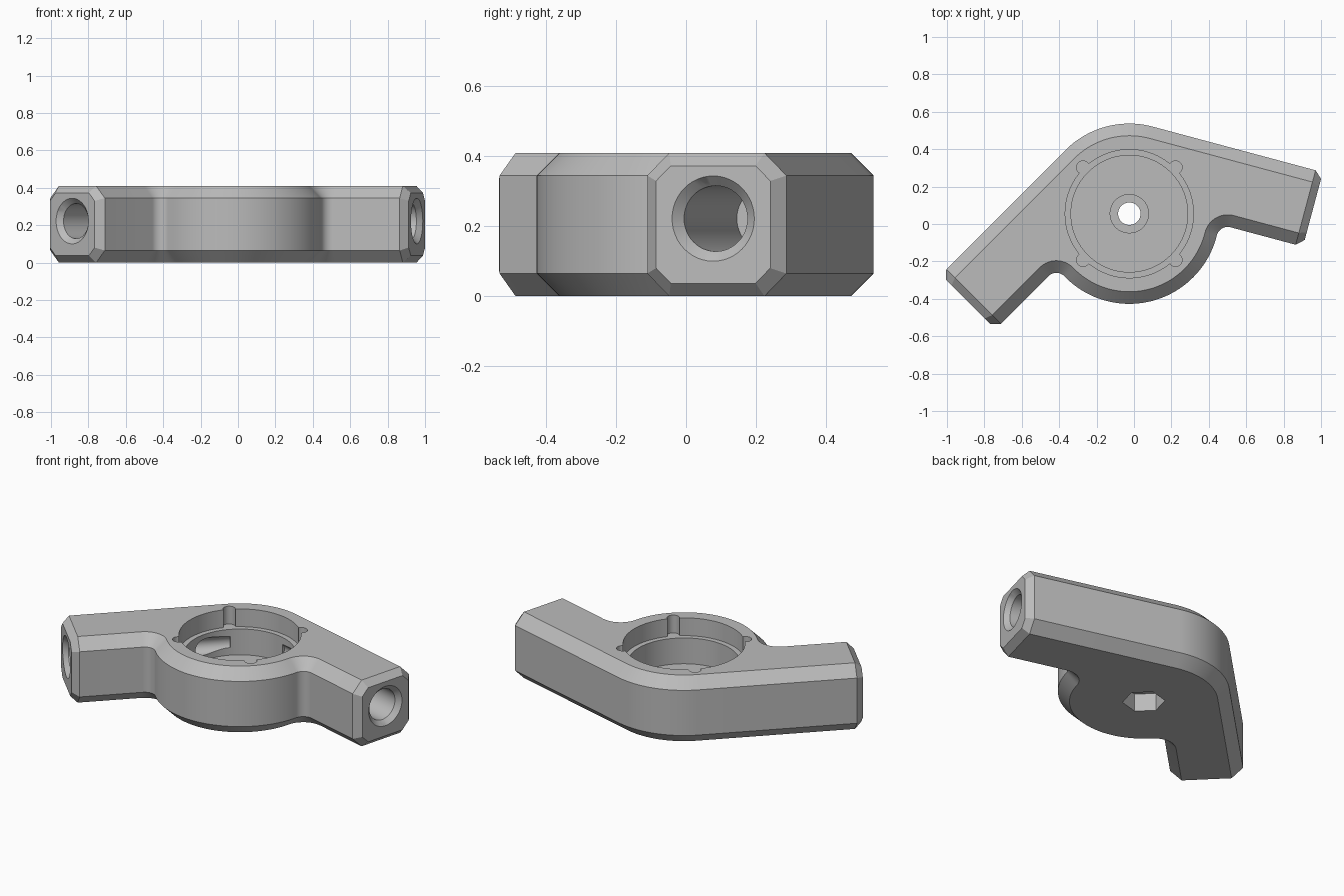
import bpy, bmesh, math
from mathutils import Matrix, Vector

if "Cube" in bpy.data.objects:
    bpy.data.objects.remove(bpy.data.objects["Cube"])

CX, CY = -0.025, 0.055          # hub centre
R, FIL, H, CH = 0.482, 0.06, 0.41, 0.065
INNER, ARM_END = 0.07, 0.902    # inner arm side offset, arm length before end chamfer
AXIS_N, AXIS_Z = 0.276, 0.222   # bolt bore axis

grey = bpy.data.materials.new("light_grey")
grey.diffuse_color = (0.5, 0.5, 0.5, 1)
grey.use_nodes = True
grey.node_tree.nodes["Principled BSDF"].inputs["Base Color"].default_value = grey.diffuse_color


def arc(cx, cy, r, a0, a1, n):
    return [(cx + r * math.cos(math.radians(a0 + (a1 - a0) * i / n)),
             cy + r * math.sin(math.radians(a0 + (a1 - a0) * i / n))) for i in range(n + 1)]


def outline(o):
    """Hub and two arms, inset by o; half is drawn along +x, then mirrored about 120 degrees."""
    fn = INNER - FIL
    fd = math.sqrt((R + FIL) ** 2 - fn ** 2)
    a = math.degrees(math.atan2(fn, fd))
    half = arc(0, 0, R - o, -60, a, 24)
    half += arc(fd, fn, FIL + o, 180 + a, 90, 14)[1:]
    half += [(ARM_END, INNER + o), (ARM_END, R - o)]
    half += arc(0, 0, R - o, 90, 120, 12)
    c, s = math.cos(math.radians(240)), math.sin(math.radians(240))
    other = [(c * x + s * y, s * x - c * y) for x, y in reversed(half[1:-1])]
    rot = Matrix.Rotation(math.radians(-15), 2)
    return [rot @ Vector(p) + Vector((CX, CY)) for p in half + other]


def add_object(name, bm):
    bmesh.ops.recalc_face_normals(bm, faces=bm.faces)
    me = bpy.data.meshes.new(name)
    bm.to_mesh(me)
    bm.free()
    me.materials.append(grey)
    ob = bpy.data.objects.new(name, me)
    bpy.context.collection.objects.link(ob)
    return ob


def lathe(name, profile, matrix, n=64, phase=0.0):
    """Solid of revolution from (radius, height) points; first and last lie on the axis."""
    bm = bmesh.new()
    rings = []
    for r, z in profile[1:-1]:
        rings.append([bm.verts.new((r * math.cos(phase + math.tau * i / n),
                                    r * math.sin(phase + math.tau * i / n), z)) for i in range(n)])
    for a, b in zip(rings, rings[1:]):
        for i in range(n):
            j = (i + 1) % n
            bm.faces.new((a[i], a[j], b[j], b[i]))
    bm.faces.new(rings[0])
    bm.faces.new(rings[-1])
    bm.transform(matrix)
    return add_object(name, bm)


def rod(name, r, z0, z1, x, y, n=32, phase=0.0):
    return lathe(name, [(0, z0), (r, z0), (r, z1), (0, z1)],
                 Matrix.Translation((x, y, 0)), n, phase)


# Chamfered body
bm = bmesh.new()
rings = [[bm.verts.new((p.x, p.y, z)) for p in outline(o)]
         for o, z in ((CH, 0), (0, CH), (0, H - CH), (CH, H))]
n = len(rings[0])
ends = {}
for a, b in zip(rings, rings[1:]):
    for i in range(n):
        j = (i + 1) % n
        f = bm.faces.new((a[i], a[j], b[j], b[i]))
        # Collect the three strips of each arm end
        for arm, ang in (("right", -15), ("left", 225)):
            d = Vector((math.cos(math.radians(ang)), math.sin(math.radians(ang)), 0))
            if all(abs((v.co - Vector((CX, CY, 0))).dot(d) - ARM_END) < 1e-4 for v in f.verts):
                ends.setdefault(arm, []).append(f)
bm.faces.new(rings[0])
bm.faces.new(rings[-1])
bmesh.ops.recalc_face_normals(bm, faces=bm.faces)
end_faces = []
for strips in ends.values():
    end_faces += bmesh.ops.dissolve_faces(bm, faces=strips)["region"]
# Chamfer the arm ends
bmesh.ops.inset_individual(bm, faces=end_faces, thickness=0.037, depth=0.04, use_even_offset=True)
body = add_object("bracket_body", bm)

# Stepped hub pocket with a low lip around the shaft hole
cutters = [lathe("pocket_cutter",
                 [(0, 0.16), (0, 0.16), (0.105, 0.16), (0.105, 0.14), (0.312, 0.14), (0.312, 0.30),
                  (0.343, 0.30), (0.343, 0.5), (0, 0.5)][0:1] +
                 [(0.105, 0.16), (0.105, 0.14), (0.312, 0.14), (0.312, 0.30),
                  (0.343, 0.30), (0.343, 0.5), (0, 0.5)],
                 Matrix.Translation((CX, CY, 0)), 96)]
# Four rim notches
for k in range(4):
    a = math.radians(45 + 90 * k)
    cutters.append(rod("notch_cutter", 0.035, 0.30, 0.5,
                       CX + 0.35 * math.cos(a), CY + 0.35 * math.sin(a)))
# Shaft hole and hexagonal nut recess
cutters.append(rod("shaft_cutter", 0.06, -0.1, 0.3, CX, CY, 48))
cutters.append(rod("nut_cutter", 0.12, -0.1, 0.11, CX, CY, 6, math.radians(15)))
# Stepped, countersunk bore along each arm
for ang, side in ((-15, 1), (225, -1)):
    a = math.radians(ang)
    nrm = a + side * math.pi / 2
    m = (Matrix.Translation((CX + AXIS_N * math.cos(nrm), CY + AXIS_N * math.sin(nrm), AXIS_Z))
         @ Matrix.Rotation(a, 4, 'Z') @ Matrix.Rotation(math.pi / 2, 4, 'Y'))
    e = ARM_END + 0.04
    cutters.append(lathe("arm_bore_cutter",
                         [(0, 0), (0.05, 0), (0.05, 0.33), (0.094, 0.33), (0.094, e - 0.028),
                          (0.122, e), (0.122, 1.1), (0, 1.1)], m, 48))

bpy.context.view_layer.objects.active = body
for c in cutters:
    mod = body.modifiers.new("cut", 'BOOLEAN')
    mod.operation, mod.solver, mod.object = 'DIFFERENCE', 'EXACT', c
    bpy.ops.object.modifier_apply(modifier=mod.name)
    bpy.data.objects.remove(c)

bpy.ops.object.select_all(action='DESELECT')
body.select_set(True)
bpy.ops.object.shade_smooth_by_angle(angle=math.radians(30))
